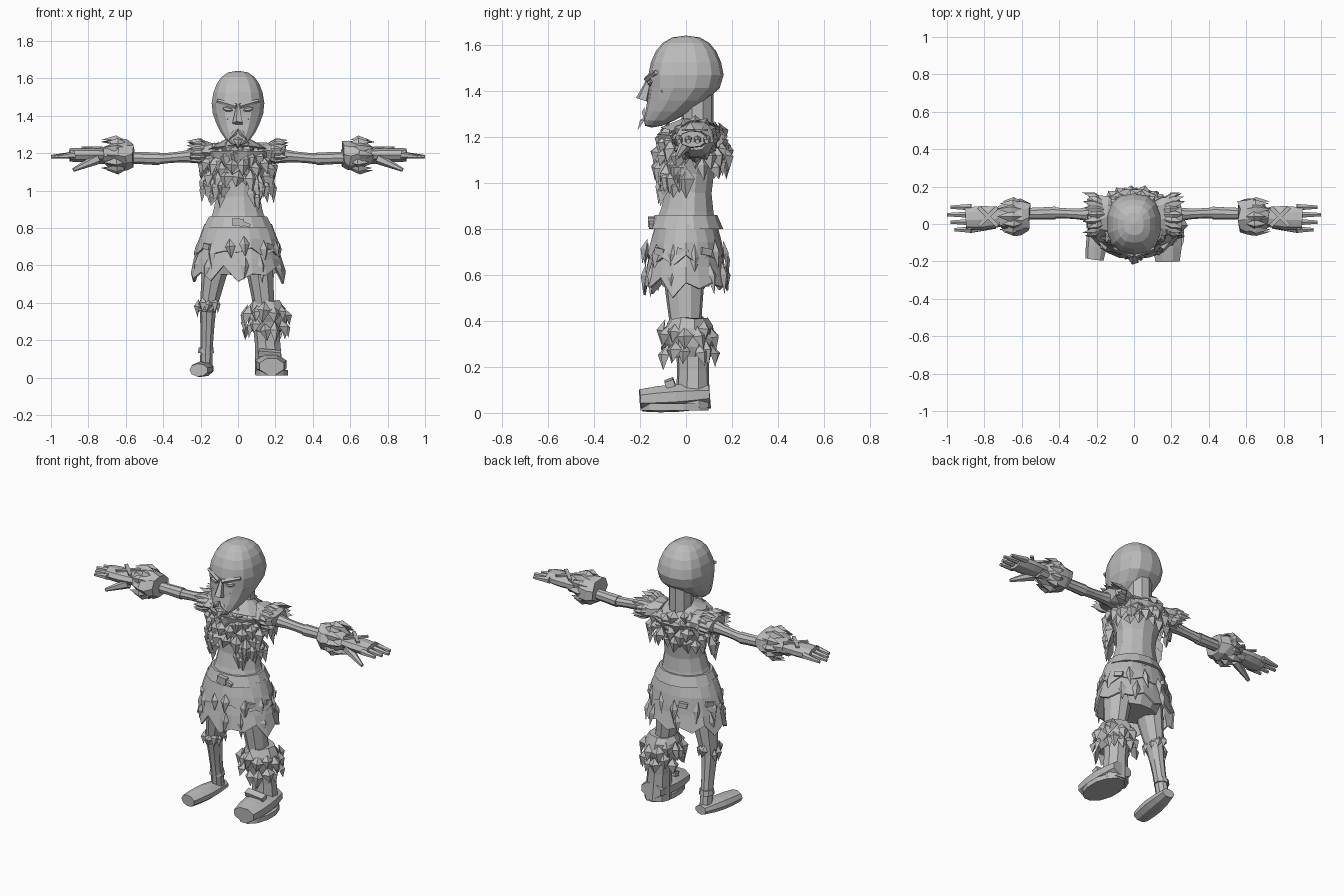
import bpy, bmesh, math, random
from mathutils import Vector

random.seed(7)
if "Cube" in bpy.data.objects:
    bpy.data.objects.remove(bpy.data.objects["Cube"])

grey = bpy.data.materials.new("plain_grey")
grey.use_nodes = True
grey.diffuse_color = (.5, .5, .5, 1)
grey.node_tree.nodes["Principled BSDF"].inputs["Base Color"].default_value = grey.diffuse_color


def finish(name, bm):
    """Turn a bmesh into a flat-shaded grey object."""
    bmesh.ops.recalc_face_normals(bm, faces=bm.faces)
    mesh = bpy.data.meshes.new(name)
    bm.to_mesh(mesh)
    bm.free()
    mesh.materials.append(grey)
    part = bpy.data.objects.new(name, mesh)
    bpy.context.collection.objects.link(part)
    return part


def bridge(bm, rows):
    """Join matching closed rows of vertices with quads."""
    for low, high in zip(rows, rows[1:]):
        for i in range(len(low)):
            bm.faces.new((low[i - 1], low[i], high[i], high[i - 1]))


def add_tube(bm, start, end, first, last, bulge=0, squash=1, sides=9, steps=4, jitter=0):
    """Tapered limb between two points, swollen or pinched halfway, flattened by squash."""
    start, end = Vector(start), Vector(end)
    along = (end - start).normalized()
    across = Vector((0, 1, 0)) if abs(along.x) > .7 else Vector((1, 0, 0))
    across = (across - along * across.dot(along)).normalized()
    depth = along.cross(across)
    rows = []
    for step in range(steps + 1):
        t = step / steps
        radius = first + (last - first) * t + bulge * math.sin(math.pi * t)
        row = []
        for i in range(sides):
            angle = math.tau * (i + .5) / sides
            spot = start.lerp(end, t) + radius * (across * math.cos(angle) + depth * squash * math.sin(angle))
            spot += Vector([random.uniform(-jitter, jitter) for axis in spot])
            row.append(bm.verts.new(spot))
        rows.append(row)
    bridge(bm, rows)
    bm.faces.new(rows[0])
    bm.faces.new(rows[-1])


def tube(name, *shape, **options):
    bm = bmesh.new()
    add_tube(bm, *shape, **options)
    finish(name, bm)


def block(name, place, size, turn=(0, 0, 0)):
    bpy.ops.mesh.primitive_cube_add(size=1, location=place, rotation=[math.radians(a) for a in turn])
    part = bpy.context.object
    part.name, part.scale = name, size
    part.data.materials.append(grey)


def add_tuft(bm, base, tip, width, normal):
    """One pointed, ridged lock of fur or hair."""
    base, tip, normal = Vector(base), Vector(tip), Vector(normal).normalized()
    way = tip - base
    side = way.cross(normal).normalized() * width / 2
    middle = base + way * .4
    top, left, right, end, ridge = [bm.verts.new(spot) for spot in (
        base, middle - side, middle + side, tip, middle + normal * width * .4)]
    for face in ((top, left, ridge), (top, ridge, right), (left, end, ridge),
                 (right, ridge, end), (top, right, end, left)):
        bm.faces.new(face)


def add_fur(bm, centre, radius, length, count, facing=0, spread=360, squash=.8, flare=.02, width=.07):
    """Hanging locks on an arc; facing is in degrees from the front towards the left."""
    for i in range(count):
        angle = math.radians(facing + spread * ((i + random.uniform(.2, .8)) / count - .5))
        out = Vector((math.sin(angle), -math.cos(angle), 0))
        base = Vector(centre) + Vector((out.x, out.y * squash, random.uniform(-.02, .02) / radius)) * radius
        sway = Vector((out.y, -out.x, 0)) * random.uniform(-.02, .02)
        tip = base + out * flare * random.uniform(.5, 1.5) + sway
        tip.z -= length * random.uniform(.8, 1.2)
        add_tuft(bm, base, tip, width * random.uniform(.8, 1.2), out)


def skirt(name, top, hem, radius, ragged):
    """Flaring cloth shell with alternating long and short points."""
    bm = bmesh.new()
    rows = [[], [], []]
    for i in range(20):
        angle = math.tau * i / 20
        point = hem + ragged * (i % 2 + random.uniform(-.6, .4))
        for row, height, grow in zip(rows, (top, (top + hem) / 2, point), (0, .03, .05)):
            reach = (radius + grow) * random.uniform(.97, 1.03)
            row.append(bm.verts.new((reach * math.sin(angle), -reach * .75 * math.cos(angle), height)))
    bridge(bm, rows)
    finish(name, bm).modifiers.new("cloth_thickness", 'SOLIDIFY').thickness = .01


# Head: a squared-off ball that narrows and slides forward towards the chin
bm = bmesh.new()
bmesh.ops.create_uvsphere(bm, u_segments=14, v_segments=11, radius=1)
for vert in bm.verts:
    x, y = [math.copysign(abs(value) ** .8, value) for value in vert.co.xy]
    drop = max(0, -vert.co.z)
    vert.co = (x * .145 * (1 - .3 * drop),
               y * .165 * (1 - .4 * drop) - .15 * drop ** 1.5,
               1.44 + vert.co.z * .2)
finish("head", bm)
tube("neck", (0, .05, 1.2), (0, .05, 1.4), .07, .07)

# Face
tube("nose", (0, -.16, 1.45), (0, -.19, 1.36), .01, .03, sides=5)
for s, side in ((1, "left"), (-1, "right")):
    tube(side + "_brow", (s * .01, -.17, 1.45), (s * .11, -.13, 1.48), .015, .01, sides=5)
    tube(side + "_eye", (s * .03, -.16, 1.43), (s * .08, -.15, 1.44), .004, .004, bulge=.01, sides=6)
    tube(side + "_cheekbone", (s * .05, -.15, 1.38), (s * .11, -.1, 1.4), .01, .01, sides=5)
bm = bmesh.new()
for s in (1, -1):
    add_tuft(bm, (0, -.18, 1.33), (s * .05, -.18, 1.27), .03, (0, -1, 0))
add_tuft(bm, (0, -.16, 1.3), (0, -.21, 1.23), .05, (0, -1, 0))
finish("moustache_and_goatee", bm)

# Body
tube("torso", (0, 0, .8), (0, .03, 1.2), .17, .19, bulge=-.06, squash=.85, sides=12, steps=5)
tube("collar", (0, .03, 1.2), (0, .05, 1.27), .19, .07, squash=.8, sides=12, steps=2)
tube("hips", (0, 0, .55), (0, 0, .82), .14, .17, bulge=.03, squash=.75, sides=12)

# Fur mantle: full rows on top, then flanks and back, leaving the belly bare
bm = bmesh.new()
for row in range(3):
    add_fur(bm, (0, .03, 1.25 - row * .04), .14 + row * .02, .1, 20)
for height in (1.11, 1.06):
    for facing in (50, -50):
        add_fur(bm, (0, .02, height), .17, .12, 6, facing, 70)
for facing in (50, -50):
    add_fur(bm, (0, 0, 1.02), .15, .1, 3, facing, 40)
add_fur(bm, (0, .02, 1.11), .16, .08, 3, 0, 40)
add_fur(bm, (0, .03, 1.11), .17, .1, 8, 180, 170)
finish("fur_mantle", bm)

for s, side in ((1, "left"), (-1, "right")):
    # Shoulder fur
    bm = bmesh.new()
    add_tube(bm, (s * .1, .05, 1.21), (s * .25, .05, 1.2), .08, .08, bulge=.03, squash=.5, jitter=.01)
    for i in range(15):
        angle = math.radians(18 * i - 126)
        out = Vector((s * .4, math.sin(angle), math.cos(angle)))
        base = Vector((s * .15, .05 + .08 * out.y, 1.2 + .05 * out.z))
        tip = Vector((s * random.uniform(.24, .28), .05 + .12 * out.y, 1.2 + .07 * out.z))
        add_tuft(bm, base, tip, .06, out)
    finish(side + "_shoulder_fur", bm)

    # Arm
    elbow = (s * .42, .06, 1.17)
    tube(side + "_upper_arm", (s * .18, .05, 1.19), elbow, .05, .03, bulge=-.01)
    tube(side + "_forearm", elbow, (s * .75, .05, 1.18), .035, .04, bulge=-.005)

    # Fur gauntlet
    bm = bmesh.new()
    add_tube(bm, (s * .56, .04, 1.19), (s * .72, .04, 1.19), .08, .05, bulge=.03, squash=.85, jitter=.01)
    for i in range(12):
        angle = math.tau * i / 12
        out = Vector((0, math.sin(angle), math.cos(angle)))
        base = Vector((s * .6, .04, 1.19)) + out * .08
        add_tuft(bm, base, base + Vector((s * random.uniform(.1, .14), 0, 0)), .06, out)
    finish(side + "_gauntlet", bm)

    # Hand
    bm = bmesh.new()
    add_tube(bm, (s * .7, .04, 1.19), (s * .9, .03, 1.19), .05, .06, bulge=.01, squash=.6)
    for i in range(4):
        y = .04 * i - .03
        add_tube(bm, (s * .87, y, 1.19), (s * (1 - .02 * abs(i - 2)), y, 1.18), .02, .01, sides=6, steps=2)
    add_tube(bm, (s * .75, 0, 1.17), (s * .88, -.04, 1.11), .03, .01, sides=6, steps=2)
    finish(side + "_hand", bm)
    for tilt in (45, -45):
        block(side + "_hand_strap", (s * .78, .04, 1.23), (.14, .02, .01), (0, 0, tilt))

# Belt, layered skirt and rags
tube("belt", (0, 0, .8), (0, 0, .86), .19, .16, squash=.85, sides=14, steps=2)
block("buckle", (0, -.15, .83), (.06, .03, .04), (0, 5, 0))
block("belt_tongue", (.04, -.15, .82), (.05, .02, .02), (0, 20, 0))
skirt("upper_skirt", .82, .66, .18, .03)
skirt("lower_skirt", .74, .53, .2, .05)
bm = bmesh.new()
add_fur(bm, (0, 0, .74), .21, .13, 12, width=.05)
add_fur(bm, (0, 0, .65), .22, .13, 9, width=.05)
finish("skirt_rags", bm)
for facing in (-50, 50, 85, 120, 205, 250):
    angle = math.radians(facing)
    block("skirt_clasp", (.21 * math.sin(angle), -.17 * math.cos(angle), .7), (.05, .03, .03), (0, 10, facing))

# Bare right leg
knee, heel = (-.16, 0, .36), (-.17, .05, .05)
tube("right_thigh", (-.11, -.01, .64), knee, .08, .045, squash=1.2)
tube("right_shin", knee, heel, .045, .035, bulge=-.005, squash=1.2)
tube("ankle_band", (-.17, .04, .13), (-.17, .04, .16), .045, .04, steps=1)
tube("right_foot", (-.17, .1, .05), (-.21, -.19, .04), .04, .05, bulge=.015, squash=.7)
bm = bmesh.new()
add_fur(bm, (-.16, 0, .42), .05, .08, 9, squash=1.2, flare=.01, width=.05)
finish("knee_wrap", bm)

# Booted left leg
tube("left_leg", (.11, -.01, .64), (.15, 0, .3), .08, .05, squash=1.2)
tube("boot_shaft", (.17, .03, .02), (.15, .03, .35), .08, .08, bulge=-.01)
tube("boot_foot", (.17, .1, .08), (.18, -.2, .06), .07, .07, bulge=.02, squash=.65, sides=8)
tube("boot_sole", (.18, -.05, .01), (.18, -.05, .04), .09, .09, squash=1.7, sides=12, steps=1)
block("boot_strap", (.17, -.07, .13), (.12, .04, .03), (20, 5, 0))
bm = bmesh.new()
add_tube(bm, (.15, .01, .25), (.15, .01, .41), .08, .08, bulge=.03, jitter=.01)
for height in (.39, .31):
    add_fur(bm, (.15, .01, height), .1, .1, 13, squash=1)
finish("boot_cuff", bm)
